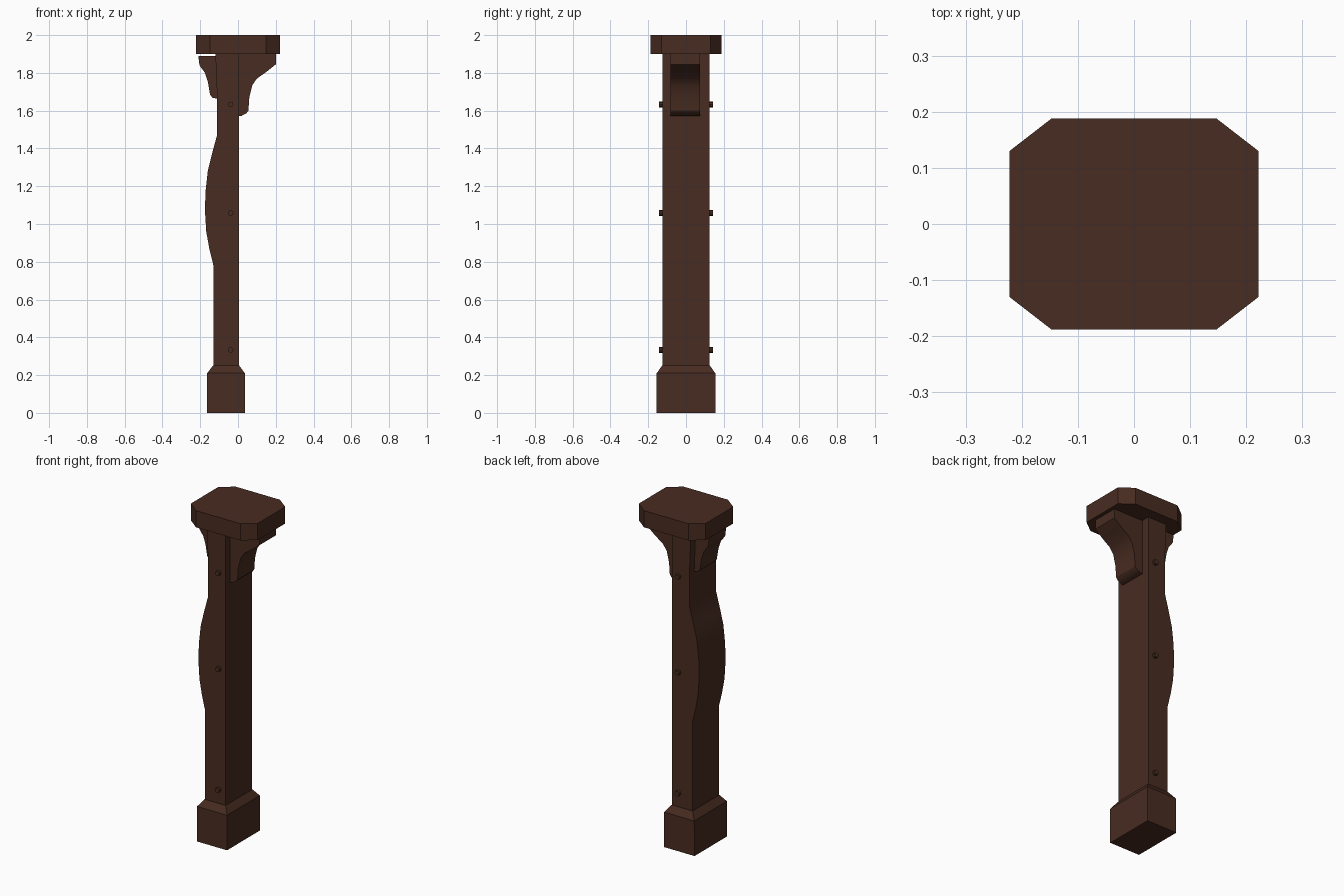
import bpy, bmesh, math
from mathutils import Matrix

cube = bpy.data.objects.get("Cube")
if cube:
    bpy.data.objects.remove(cube, do_unlink=True)

wood = bpy.data.materials.new("dark brown wood")
wood.use_nodes = True
brown = (0.064, 0.025, 0.015, 1)
wood.diffuse_color = brown
wood.node_tree.nodes["Principled BSDF"].inputs["Base Color"].default_value = brown
wood.node_tree.nodes["Principled BSDF"].inputs["Roughness"].default_value = 0.8


def finish(name, bm, smooth=None):
    bmesh.ops.recalc_face_normals(bm, faces=bm.faces)
    mesh = bpy.data.meshes.new(name)
    bm.to_mesh(mesh)
    bm.free()
    mesh.materials.append(wood)
    obj = bpy.data.objects.new(name, mesh)
    bpy.context.collection.objects.link(obj)
    if smooth:
        bpy.ops.object.select_all(action="DESELECT")
        obj.select_set(True)
        bpy.context.view_layer.objects.active = obj
        bpy.ops.object.shade_smooth_by_angle(angle=math.radians(smooth))
    return obj


def loft(name, rings, smooth=None):
    """Join matching rings of points and close both ends."""
    bm = bmesh.new()
    rows = [[bm.verts.new(p) for p in ring] for ring in rings]
    n = len(rows[0])
    for a, b in zip(rows, rows[1:]):
        for i in range(n):
            j = (i + 1) % n
            bm.faces.new((a[i], a[j], b[j], b[i]))
    bm.faces.new(rows[0])
    bm.faces.new(rows[-1])
    return finish(name, bm, smooth)


def rect(x0, x1, y, z):
    return [(x0, -y, z), (x1, -y, z), (x1, y, z), (x0, y, z)]


def extrude_y(name, profile, y0, y1, smooth=25):
    return loft(name, [[(x, y, z) for x, z in profile] for y in (y0, y1)], smooth)


# Post with a bowed edge on one side
bow = [(-0.13, 0.24), (-0.13, 0.78), (-0.152, 0.87), (-0.168, 0.96), (-0.175, 1.07),
       (-0.172, 1.17), (-0.16, 1.28), (-0.138, 1.37), (-0.111, 1.47), (-0.11, 1.66), (-0.12, 1.91)]
loft("post", [rect(x, 0.005, 0.125, z) for x, z in bow], 25)

# Square foot tapering up into the post
loft("foot", [rect(-0.165, 0.036, 0.155, 0), rect(-0.163, 0.036, 0.155, 0.21),
              rect(-0.133, 0.007, 0.127, 0.25)])

# Cap slab with clipped corners
corner = [(0.222, 0.13), (0.147, 0.188)]
octagon = (corner + [(-x, y) for x, y in reversed(corner)]
           + [(-x, -y) for x, y in corner] + [(x, -y) for x, y in reversed(corner)])
loft("cap", [[(x, y, z) for x, y in octagon] for z in (1.9, 2.0)])

# Curved brackets below the cap
extrude_y("left_bracket", [(-0.02, 1.9), (-0.02, 1.57), (0.02, 1.573), (0.045, 1.587),
                           (0.055, 1.6), (0.06, 1.67), (0.075, 1.733), (0.1, 1.77),
                           (0.15, 1.805), (0.2, 1.845), (0.2, 1.9)], -0.083, 0.075)
extrude_y("right_bracket", [(-0.1, 1.89), (-0.1, 1.662), (-0.135, 1.668), (-0.148, 1.685),
                            (-0.16, 1.755), (-0.175, 1.8), (-0.204, 1.84),
                            (-0.21, 1.89)], -0.08, 0.08)

# Pegs driven through the post
for label, z in (("lower", 0.333), ("middle", 1.058), ("upper", 1.633)):
    bm = bmesh.new()
    bmesh.ops.create_cone(bm, cap_ends=True, segments=8, radius1=0.015, radius2=0.015,
                          depth=0.284,
                          matrix=Matrix.Translation((-0.039, 0, z)) @ Matrix.Rotation(math.pi / 2, 4, "X"))
    finish(label + "_peg", bm, 30)
